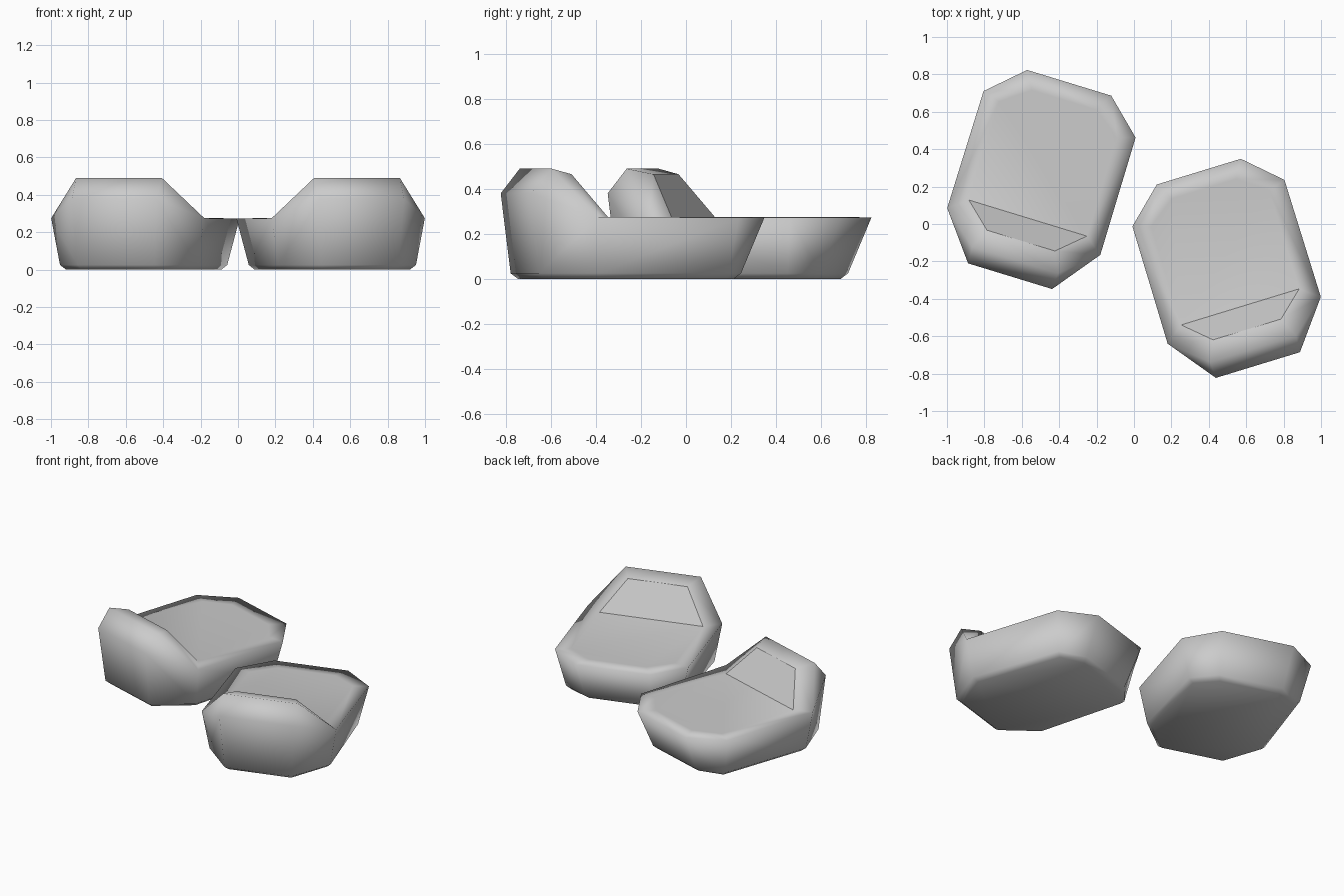
import bpy, bmesh
from math import radians
from mathutils import Matrix

if "Cube" in bpy.data.objects:
    bpy.data.objects.remove(bpy.data.objects["Cube"], do_unlink=True)

grey = bpy.data.materials.new("light grey")
grey.use_nodes = True
COLOUR = (0.6, 0.6, 0.6, 1)
grey.diffuse_color = COLOUR
grey.node_tree.nodes["Principled BSDF"].inputs["Base Color"].default_value = COLOUR

# Half outlines (x, y, z), running from the toe round to the heel
SOLE = [(.20, -.845, 0), (.355, -.63, 0), (.335, -.05, 0), (.195, .035, 0)]
WELT = [(.215, -.875, .025), (.385, -.645, .025), (.365, -.04, .025), (.21, .065, .025)]
RIM = [(.235, -.915, .38), (.428, -.665, .275), (.425, -.01, .273), (.235, .166, .273)]
FLOOR = [(.33, -.59, .275), (.33, -.04, .275), (.18, .07, .275)]
TOE_TOP = [(.24, -.825, .49)]
CAP_TOP = [(.19, -.716, .465)]


def build_slipper(name, side, y_shift):
    bm = bmesh.new()

    def ring(half):
        pts = half + [(-x, y, z) for x, y, z in reversed(half)]
        return [bm.verts.new(p) for p in pts]

    def bridge(a, b):
        for i in range(len(a)):
            j = (i + 1) % len(a)
            bm.faces.new((a[i], a[j], b[j], b[i]))

    sole, welt, rim, floor, toe, cap = map(ring, (SOLE, WELT, RIM, FLOOR, TOE_TOP, CAP_TOP))

    # Underside and outer walls
    bm.faces.new(sole)
    bridge(sole, welt)
    bridge(welt, rim)

    # Insole and flat border around it
    bm.faces.new(floor)
    for i in range(5):
        bm.faces.new((rim[i + 1], rim[i + 2], floor[i + 1], floor[i]))

    # Raised toe: front, crown, cheeks and the sloped inner face
    bm.faces.new((rim[-1], rim[0], toe[0], toe[1]))
    bm.faces.new((toe[1], toe[0], cap[0], cap[1]))
    for front, corner, t, c, f in ((rim[0], rim[1], toe[0], cap[0], floor[0]),
                                   (rim[-1], rim[-2], toe[1], cap[1], floor[-1])):
        bm.faces.new((front, corner, t))
        bm.faces.new((corner, f, c, t))
    slope = bm.faces.new((cap[0], floor[0], floor[-1], cap[1]))

    # Soft shading with a crisp border on the sloped face
    for f in bm.faces:
        f.smooth = True
    for e in slope.edges:
        e.smooth = False

    # Turn outward, then mirror for the other foot
    place = Matrix.Translation((.395, .121, 0)) @ Matrix.Rotation(radians(17), 4, 'Z')
    place = Matrix.Translation((0, y_shift, 0)) @ Matrix.Diagonal((side, 1, 1, 1)) @ place
    bm.transform(place)
    bmesh.ops.recalc_face_normals(bm, faces=bm.faces)
    mesh = bpy.data.meshes.new(name)
    bm.to_mesh(mesh)
    bm.free()
    mesh.materials.append(grey)
    bpy.context.collection.objects.link(bpy.data.objects.new(name, mesh))


build_slipper("left_slipper", 1, 0)
build_slipper("right_slipper", -1, .475)
